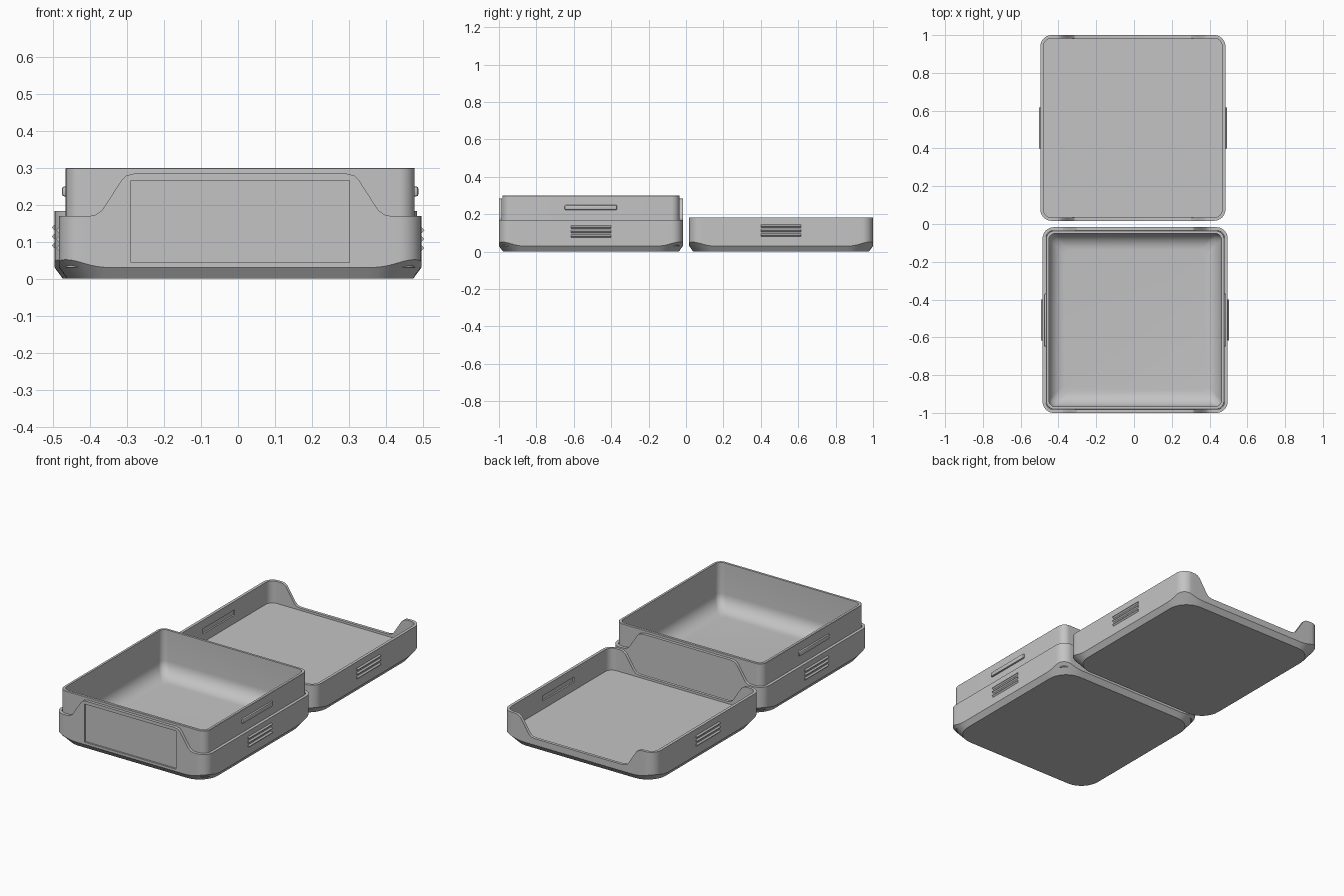
import bpy
import bmesh
import math
from mathutils import Vector, Matrix

cube = bpy.data.objects.get("Cube")
if cube:
    bpy.data.objects.remove(cube, do_unlink=True)

HX, HY, R = 0.490, 0.4915, 0.06      # half sizes and corner radius of a shell
WALL, CHAMFER, ZONE = 0.017, 0.022, 0.14
# tab outline: (x, share of the tab height)
TAB = [(0.405, 0), (0.39, 0.03), (0.374, 0.13), (0.35, 0.45), (0.322, 0.83),
       (0.308, 0.95), (0.285, 1)]

grey = bpy.data.materials.new("plastic grey")
grey.use_nodes = True
grey.diffuse_color = (0.55, 0.55, 0.55, 1)
grey.node_tree.nodes["Principled BSDF"].inputs["Base Color"].default_value = (0.55, 0.55, 0.55, 1)


def finish(bm, name, at=(0, 0, 0)):
    bmesh.ops.recalc_face_normals(bm, faces=bm.faces)
    mesh = bpy.data.meshes.new(name)
    bm.to_mesh(mesh)
    bm.free()
    mesh.materials.append(grey)
    obj = bpy.data.objects.new(name, mesh)
    obj.location = at
    bpy.context.collection.objects.link(obj)
    return obj


def activate(obj):
    bpy.ops.object.select_all(action='DESELECT')
    obj.select_set(True)
    bpy.context.view_layer.objects.active = obj


def smooth(obj):
    activate(obj)
    bpy.ops.object.shade_smooth_by_angle(angle=math.radians(30))


def outline(inset, radius, marks=(), n=10):
    """Rounded rectangle, with extra points at the marks on every edge."""
    hx, hy = HX - inset, HY - inset
    xs = [m for m, _ in marks]
    pts = []
    for k, (sx, sy) in enumerate([(1, 1), (-1, 1), (-1, -1), (1, -1)]):
        arc = []
        for i in range(n + 1):
            a = math.pi / 2 * i / n
            arc.append((hx - radius + radius * math.cos(a), hy - radius + radius * math.sin(a)))
        quarter = [(hx, m) for m in reversed(xs)] + arc + [(m, hy) for m in xs]
        if k % 2:
            quarter.reverse()
        pts += [Vector((sx * x, sy * y, 0)) for x, y in quarter]
    return pts


def lift(p):
    """Share of the tab height at a point: front and back edges only."""
    x = abs(p.x)
    if abs(p.y) < HY - WALL - 0.002 or x >= TAB[0][0]:
        return 0
    for (x0, f0), (x1, f1) in zip(TAB, TAB[1:]):
        if x >= x1:
            return f0 + (f1 - f0) * (x0 - x) / (x0 - x1)
    return 1


def loft(loops):
    """Closed solid through a list of loops, capped at both ends."""
    bm = bmesh.new()
    rings = [[bm.verts.new(p) for p in loop] for loop in loops]
    for a, b in zip(rings, rings[1:]):
        for i in range(len(a)):
            j = (i + 1) % len(a)
            bm.faces.new((a[i], a[j], b[j], b[i]))
    bm.faces.new(rings[0])
    bm.faces.new(rings[-1])
    return bm


def at_height(pts, z):
    return [Vector((p.x, p.y, z)) for p in pts]


def shell(name, at, top, tab, floor):
    outer = outline(0, R, TAB)
    inner = outline(WALL, R - WALL, TAB)
    bottom, edge = [], []
    for p in outer:
        # wide chamfer round each corner, narrow along the sides
        c = Vector((max(-HX + ZONE, min(HX - ZONE, p.x)), max(-HY + ZONE, min(HY - ZONE, p.y)), 0))
        away = p - c
        b = c + away.normalized() * (ZONE - CHAMFER)
        gap = (p - b).length
        bottom.append(b)
        edge.append(Vector((p.x, p.y, 0.03 + 0.65 * (gap - CHAMFER))))
    rim = [Vector((p.x, p.y, top + tab * lift(p))) for p in outer]
    rim_in = [Vector((p.x, p.y, r.z)) for p, r in zip(inner, rim)]
    return finish(loft([bottom, edge, rim, rim_in, at_height(inner, floor)]), name, at)


def block(name, at, size, bevel=0.0):
    bm = bmesh.new()
    bmesh.ops.create_cube(bm, size=1, matrix=Matrix.Diagonal((*size, 1)))
    if bevel:
        bmesh.ops.bevel(bm, geom=bm.edges[:], offset=bevel, segments=2, profile=0.5, affect='EDGES')
    return finish(bm, name, at)


def cut(obj, cutter):
    cutter.hide_render = True
    mod = obj.modifiers.new("cut", 'BOOLEAN')
    mod.operation, mod.solver, mod.object = 'DIFFERENCE', 'EXACT', cutter
    activate(obj)
    bpy.ops.object.modifier_apply(modifier=mod.name)
    bpy.data.objects.remove(cutter, do_unlink=True)


def grip_ribs(part, at, z_mid):
    for side, s in (("left", 1), ("right", -1)):
        for i in (-1, 0, 1):
            bm = bmesh.new()
            bmesh.ops.create_cone(bm, cap_ends=True, segments=4, radius1=0.008, radius2=0.008,
                                  depth=0.215, matrix=Matrix.Rotation(math.pi / 2, 4, 'X'))
            finish(bm, f"{part}_{side}_grip_rib_{i + 2}", (at[0] + s * HX, at[1], z_mid + i * 0.024))


BASE = (0.006, -0.5085, 0)
LID = (-0.006, 0.5085, 0)

# lower shell with raised tabs and a recessed label panel
base = shell("base_shell", BASE, 0.17, 0.115, 0.03)
cut(base, block("panel_cutter", (BASE[0], -1.0, 0.155), (0.59, 0.02, 0.222)))
smooth(base)
grip_ribs("base", BASE, 0.107)

# inner tray with a round fillet at its floor
lip, fillet, tray_floor = WALL + 0.016, 0.085, 0.035
tray_loops = [at_height(outline(WALL + 0.001, R - WALL), z) for z in (0.031, 0.298)]
tray_loops.append(at_height(outline(WALL + 0.003, R - WALL), 0.3))
tray_loops.append(at_height(outline(lip, 0.035), 0.3))
for i in range(9):
    a = math.pi / 2 * i / 8
    tray_loops.append(at_height(outline(lip + fillet * (1 - math.cos(a)), 0.035),
                                tray_floor + fillet * (1 - math.sin(a))))
smooth(finish(loft(tray_loops), "inner_tray", BASE))

# snap bars on the tray sides
for side, s in (("left", 1), ("right", -1)):
    smooth(block(f"{side}_snap_bar", (BASE[0] + s * (HX - WALL), BASE[1], 0.236),
                 (0.018, 0.28, 0.027), 0.006))

# lid lying open, notched where the tabs fit, with slots for the snap bars
lid = shell("lid_shell", LID, 0.183, -0.115, 0.055)
for s in (1, -1):
    cut(lid, block("slot_cutter", (LID[0] + s * (HX - WALL), LID[1], 0.118), (0.018, 0.29, 0.03)))
smooth(lid)
grip_ribs("lid", LID, 0.114)
